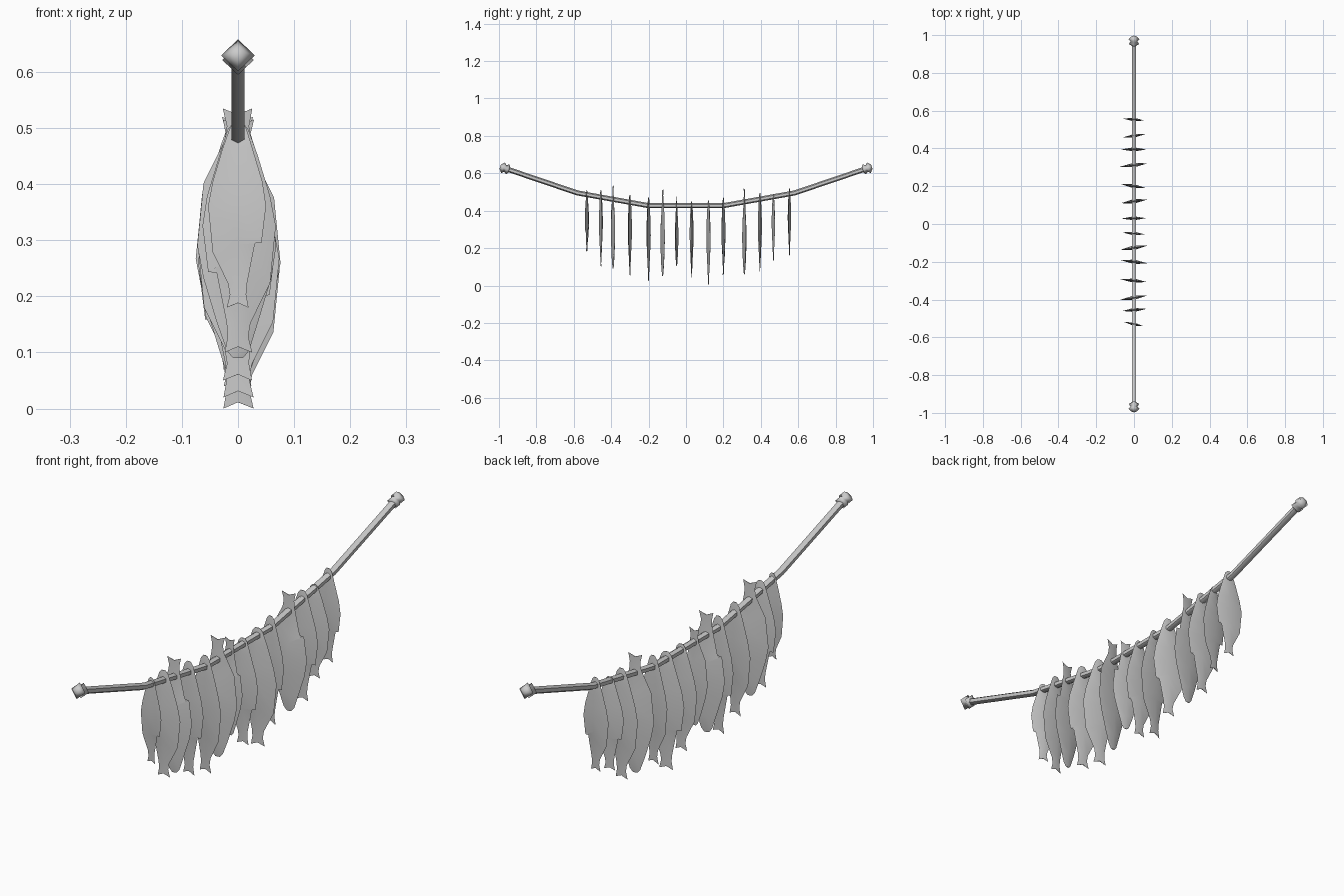
import bpy, bmesh, math
from mathutils import Vector, Matrix

cube = bpy.data.objects.get("Cube")
if cube:
    bpy.data.objects.remove(cube, do_unlink=True)

GREY = (0.6, 0.6, 0.6, 1.0)
mat = bpy.data.materials.new("plain_grey")
mat.use_nodes = True
mat.diffuse_color = GREY
mat.node_tree.nodes["Principled BSDF"].inputs["Base Color"].default_value = GREY


def loft(name, rings, sharp):
    """Skin a list of equal closed rings and cap both ends."""
    bm = bmesh.new()
    rows = [[bm.verts.new(p) for p in ring] for ring in rings]
    n = len(rows[0])
    for a, b in zip(rows, rows[1:]):
        for i in range(n):
            j = (i + 1) % n
            bm.faces.new((a[i], a[j], b[j], b[i]))
    bm.faces.new(rows[0])
    bm.faces.new(rows[-1])
    bmesh.ops.recalc_face_normals(bm, faces=bm.faces)
    mesh = bpy.data.meshes.new(name)
    bm.to_mesh(mesh)
    bm.free()
    mesh.materials.append(mat)
    obj = bpy.data.objects.new(name, mesh)
    bpy.context.collection.objects.link(obj)
    bpy.ops.object.select_all(action='DESELECT')
    bpy.context.view_layer.objects.active = obj
    obj.select_set(True)
    bpy.ops.object.shade_smooth_by_angle(angle=math.radians(sharp))
    return obj


def ring(center, direction, radius, sides):
    """Polygon around a direction lying in the YZ plane."""
    side = Vector((1, 0, 0))
    up = side.cross(direction).normalized()
    return [center + radius * (up * math.cos(a) + side * math.sin(a))
            for a in (math.tau * k / sides for k in range(sides))]


# Sagging rope
half = [(0.2, 0.427), (0.58, 0.495), (0.97, 0.627)]
path = [Vector((0, -y, z)) for y, z in reversed(half)] + [Vector((0, y, z)) for y, z in half]
rings = []
for i, p in enumerate(path):
    d = (path[min(i + 1, len(path) - 1)] - path[max(i - 1, 0)]).normalized()
    rings.append(ring(p, d, 0.0135, 6))
loft("rope", rings, 60)

# Double-bead knots at both rope ends
KNOT = [(-0.028, 0.012), (-0.018, 0.028), (-0.004, 0.018), (0.008, 0.030), (0.025, 0.012)]
for name, end, prev in (("front_knot", path[0], path[1]), ("back_knot", path[-1], path[-2])):
    d = (end - prev).normalized()
    loft(name, [ring(end + d * s, d, r, 4) for s, r in KNOT], 100)

# Fish outline from nose to tail: back (t, width), belly (t, width), spine t, thickness
FISH = [
    ((0.00, 0.02), (0.00, 0.02), 0.00, 0.004),
    ((0.03, 0.045), (0.03, 0.045), 0.02, 0.008),
    ((0.14, 0.085), (0.14, 0.08), 0.14, 0.017),
    ((0.32, 0.14), (0.32, 0.135), 0.32, 0.024),
    ((0.45, 0.165), (0.45, 0.155), 0.45, 0.026),
    ((0.70, 0.14), (0.65, 0.13), 0.58, 0.022),
    ((0.76, 0.11), (0.62, 0.10), 0.66, 0.018),
    ((0.87, 0.055), (0.87, 0.05), 0.86, 0.009),
    ((0.93, 0.045), (0.93, 0.045), 0.92, 0.006),
    ((1.00, 0.062), (1.00, 0.058), 0.975, 0.003),
]


def fish(name, y, low, high, turn, tail_up, flip):
    length = high - low
    rings = []
    for (ta, wa), (tb, wb), tm, th in FISH:
        rings.append([Vector(p) * length for p in (
            (-wa, 0, -ta), (0, -th, -tm), (wb, 0, -tb), (0, th, -tm))])
    obj = loft(name, rings, 60)
    move = Matrix.Translation((0, y, low if tail_up else high))
    spin = Matrix.Rotation(math.radians(turn + (180 if flip else 0)), 4, 'Z')
    roll = Matrix.Rotation(math.pi if tail_up else 0, 4, 'Y')
    obj.data.transform(move @ spin @ roll)


# Row of hanging fish: position, bottom, top, turn, tail up, flipped
ROW = [
    (-0.53, 0.18, 0.51, -12, 0, 0), (-0.455, 0.10, 0.51, 5, 0, 1),
    (-0.39, 0.09, 0.535, 9, 1, 1), (-0.30, 0.05, 0.485, -6, 0, 0),
    (-0.20, 0.02, 0.47, -7, 0, 1), (-0.125, 0.05, 0.515, 9, 1, 0),
    (-0.05, 0.105, 0.48, -5, 1, 1), (0.03, 0.04, 0.45, 1, 0, 0),
    (0.12, 0.0, 0.455, 8, 0, 1), (0.20, 0.055, 0.47, -9, 0, 0),
    (0.312, 0.06, 0.52, 7, 1, 1), (0.395, 0.07, 0.495, 0, 0, 0),
    (0.467, 0.13, 0.49, 8, 0, 1), (0.553, 0.16, 0.52, -5, 0, 0),
]
for i, (y, low, high, turn, tail_up, flip) in enumerate(ROW):
    fish(f"fish_{i + 1}", y, low, high, turn, tail_up, flip)
